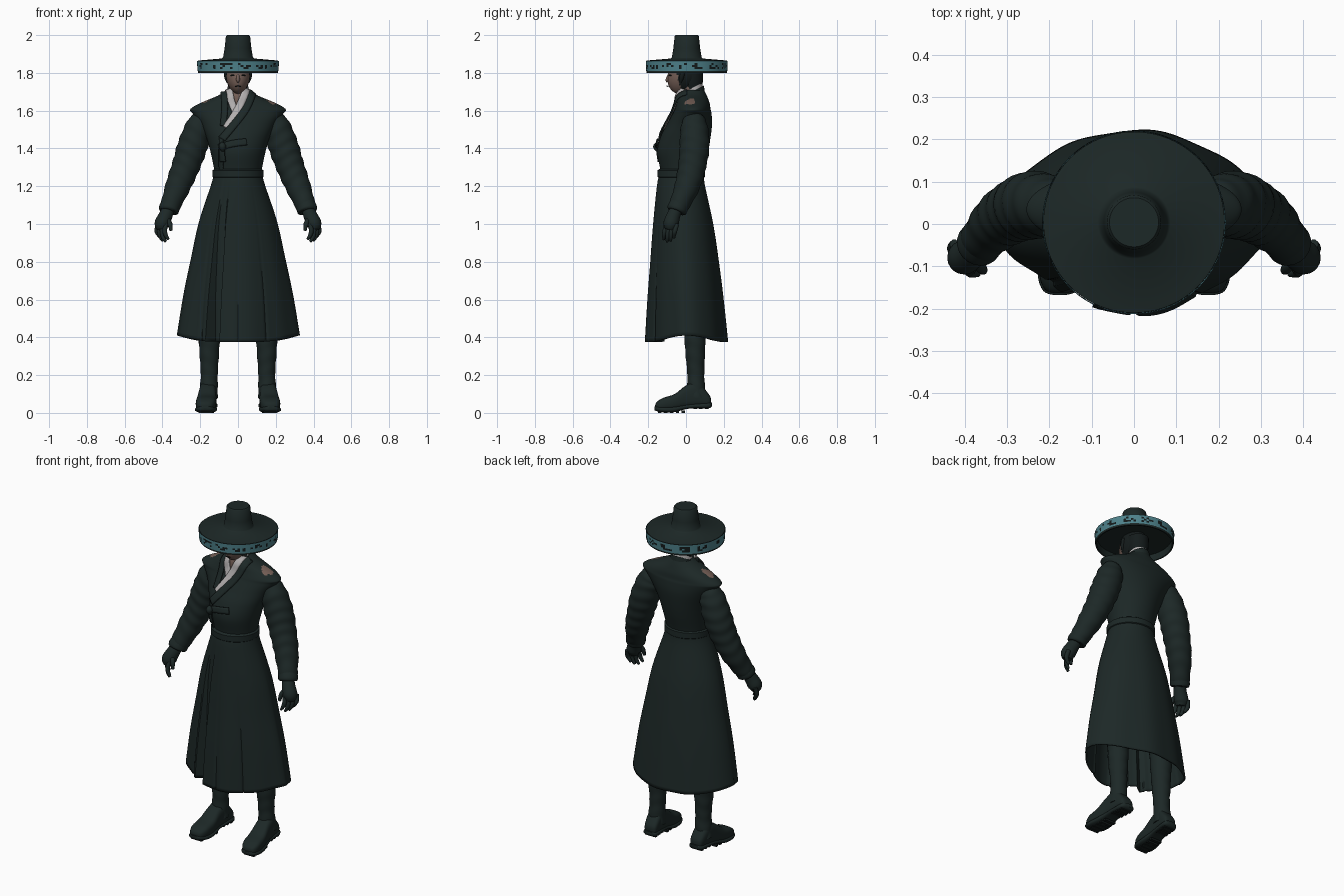
import bpy, bmesh, math, random
from mathutils import Vector

random.seed(4)
if "Cube" in bpy.data.objects:
    bpy.data.objects.remove(bpy.data.objects["Cube"])


def material(name, *rgb):
    m = bpy.data.materials.new(name)
    m.use_nodes = True
    m.diffuse_color = (*rgb, 1)
    bsdf = m.node_tree.nodes["Principled BSDF"]
    bsdf.inputs["Base Color"].default_value = (*rgb, 1)
    bsdf.inputs["Roughness"].default_value = 0.8
    return m


COAT = material("dark green cloth", 0.012, 0.021, 0.020)
DARK = material("near black", 0.007, 0.011, 0.011)
SKIN = material("brown skin", 0.17, 0.11, 0.09)
WHITE = material("grey white linen", 0.45, 0.43, 0.43)
TEAL = material("teal band", 0.075, 0.22, 0.255)
made = []


def finish(name, bm, mats, rule=None):
    bmesh.ops.recalc_face_normals(bm, faces=bm.faces)
    if rule:
        for f in bm.faces:
            f.material_index = rule(f.calc_center_median())
    mesh = bpy.data.meshes.new(name)
    bm.to_mesh(mesh)
    bm.free()
    ob = bpy.data.objects.new(name, mesh)
    for m in mats:
        mesh.materials.append(m)
    bpy.context.collection.objects.link(ob)
    made.append(ob)
    return ob


def loft(name, rings, mats, rule=None, caps=True, closed=True):
    bm = bmesh.new()
    rows = [[bm.verts.new(p) for p in ring] for ring in rings]
    n = len(rows[0])
    for a, b in zip(rows, rows[1:]):
        for i in range(n if closed else n - 1):
            j = (i + 1) % n
            bm.faces.new((a[i], a[j], b[j], b[i]))
    if caps:
        bm.faces.new(rows[0])
        bm.faces.new(rows[-1])
    return finish(name, bm, mats, rule)


def spline(keys, steps):
    """Smooth samples through a list of equal-length tuples."""
    out = []
    for i in range(len(keys) - 1):
        quad = [keys[max(i - 1, 0)], keys[i], keys[i + 1], keys[min(i + 2, len(keys) - 1)]]
        for s in range(steps):
            t = s / steps
            out.append(tuple(b + 0.5 * t * (c - a + t * (2 * a - 5 * b + 4 * c - d + t * (3 * (b - c) + d - a)))
                             for a, b, c, d in zip(*quad)))
    return out + [tuple(keys[-1])]


def tube(name, keys, mat, steps=6, seg=20, folds=0.0, rate=1.6, side=1):
    """Round tube through (x, y, z, radius) keys with optional cloth folds."""
    pts = spline(keys, steps)
    rings = []
    for i, (x, y, z, r) in enumerate(pts):
        d = Vector(pts[min(i + 1, len(pts) - 1)][:3]) - Vector(pts[max(i - 1, 0)][:3])
        u = d.cross(Vector((0, 1, 0.05))).normalized()
        v = d.cross(u).normalized()
        ring = []
        for k in range(seg):
            a = math.tau * k / seg
            rr = r * (1 + folds * math.sin(i * rate + math.sin(a * 2) * 1.2))
            p = Vector((x, y, z)) + u * rr * math.cos(a) + v * rr * math.sin(a)
            ring.append((p.x * side, p.y, p.z))
        rings.append(ring)
    return loft(name, rings, [mat])


def solid(ob, thickness):
    mod = ob.modifiers.new("thickness", "SOLIDIFY")
    mod.thickness = thickness
    mod.offset = 0


# Coat body: z, half width, front y, back y
BODY = spline([(1.22, .125, -.14, .085), (1.28, .125, -.135, .09), (1.38, .145, -.152, .115),
               (1.46, .168, -.135, .13), (1.53, .20, -.10, .138), (1.585, .24, -.07, .135),
               (1.608, .252, -.06, .13), (1.64, .20, -.05, .125), (1.68, .105, -.045, .11),
               (1.71, .062, -.03, .095)], 10)


def section(z, w, yf, yb, grow=0.0, seg=160):
    c, b = (yf + yb) / 2, (yb - yf) / 2 + grow
    return [((w + grow) * math.cos(math.tau * k / seg), c + b * math.sin(math.tau * k / seg), z)
            for k in range(seg)]


def front_y(x, z):
    lo = max([r for r in BODY if r[0] <= z] or [BODY[0]])
    hi = min([r for r in BODY if r[0] > z] or [BODY[-1]])
    t = (z - lo[0]) / (hi[0] - lo[0]) if hi[0] > lo[0] else 0
    w, yf, yb = [lo[i] + t * (hi[i] - lo[i]) for i in (1, 2, 3)]
    return (yf + yb) / 2 - (yb - yf) / 2 * math.sqrt(1 - min(abs(x) / w, .97) ** 2)


def body_colour(p):
    if p.y < 0 and abs(p.x + .005) < (p.z - 1.62) * .45:
        return 1
    # bare patches on the shoulders
    cx, cy = (.175, .022) if p.x > 0 else (.17, .03)
    a = math.atan2(p.y - cy, abs(p.x) - cx)
    return int(p.z > 1.6 and math.hypot((abs(p.x) - cx) * .8, p.y - cy) < .027 + .004 * math.sin(a * 3))


loft("coat_body", [section(*r) for r in BODY], [COAT, SKIN], body_colour)
loft("belt", [section(z, .126, -.142, .09, g) for z, g in
              ((1.242, 0), (1.25, .01), (1.283, .01), (1.29, 0))], [COAT])


def strip(name, path, width, mat, lift):
    """Cloth strip lying on the coat front along (x, z) points."""
    pts = spline(path, 12)
    d = Vector(path[-1]) - Vector(path[0])
    side = Vector((-d.y, d.x)).normalized() * width / 2
    rows = []
    for x, z in pts:
        row = []
        for k in (-1, -.33, .33, 1):
            px, pz = x + side.x * k, z + side.y * k
            row.append((px, front_y(px, pz) - lift, pz))
        rows.append(row)
    solid(loft(name, rows, [mat], caps=False, closed=False), .008)


strip("right_inner_collar", [(-.048, 1.715), (-.035, 1.65), (-.015, 1.60)], .036, WHITE, .006)
strip("left_inner_collar", [(.047, 1.715), (.002, 1.61), (-.06, 1.508)], .04, WHITE, .01)
strip("right_lapel", [(-.075, 1.70), (-.07, 1.62), (-.078, 1.52)], .032, COAT, .007)
strip("left_lapel", [(.08, 1.70), (.036, 1.60), (-.085, 1.45)], .038, COAT, .013)
strip("front_overlap", [(-.088, 1.46), (-.09, 1.36), (-.088, 1.26)], .02, COAT, .006)
strip("tie_band", [(-.10, 1.405), (-.03, 1.425), (.045, 1.435)], .035, COAT, .012)
strip("tie_tail", [(-.08, 1.42), (-.085, 1.38), (-.08, 1.33)], .028, COAT, .018)
tube("tie_knot", [(-.085, -.145, 1.43, .008), (-.082, -.155, 1.41, .019), (-.08, -.15, 1.385, .008)], COAT)


# Neck collars, standing higher at the back
def collar(name, radius, top, mat):
    loft(name, [[(r * math.cos(a), .028 + r * math.sin(a), top + h + .5 * r * math.sin(a))
                 for a in (math.tau * k / 40 for k in range(40))]
                for r, h in ((radius + .004, -.03), (radius, 0), (radius - .008, 0), (radius - .008, -.03))],
         [mat], caps=False)


collar("neck_collar", .058, 1.718, WHITE)
collar("coat_collar", .067, 1.699, COAT)

# Long skirt with a deep pleat on the right of the front
SKIRT = spline([(1.26, .125, -.138, .09), (1.2, .14, -.15, .097), (1.0, .203, -.17, .14),
                (.8, .245, -.185, .17), (.6, .285, -.2, .195), (.375, .32, -.213, .218)], 7)
rings = []
for z, w, yf, yb in SKIRT:
    t = (1.26 - z) / .885
    row = []
    for k in range(160):
        a = math.tau * k / 160
        c, s = math.cos(a), math.sin(a)
        push = 1 + .015 * t * math.cos(a * 9)
        if s < 0 and -.56 < c < -.34:
            push -= .28 * t
        if s < 0 and (-.72 < c < -.67 or -.01 < c < .02 or .5 < c < .53):
            push -= .03 * t
        pinch = 1 - (.10 if s < 0 else .04) * t * (2 * c * s) ** 2
        row.append((w * c * pinch * (push if s < 0 else 1),
                    (yf + yb) / 2 + (yb - yf) / 2 * s * push * pinch, z + .035 * t * c ** 4))
    rings.append(row)
solid(loft("skirt", rings, [COAT], caps=False), .008)

# Head: face, hair, nose, eyes and mouth
bm = bmesh.new()
bmesh.ops.create_uvsphere(bm, u_segments=48, v_segments=32, radius=1)
for v in bm.verts:
    jaw = 1 - .22 * max(0, -v.co.z) ** 2
    v.co = (v.co.x * .066 * jaw, -.005 + v.co.y * .09 - .022 * max(0, -v.co.z), 1.79 + v.co.z * .102)
finish("head", bm, [SKIN, DARK], lambda p: int(p.y > -.045 + (1.79 - p.z) * .25 or p.z > 1.81))
tube("neck", [(0, .03, 1.62, .05), (0, .025, 1.69, .047), (0, .012, 1.76, .047)], SKIN)
tube("nape_hair", [(0, .035, 1.70, .045), (0, .033, 1.75, .056), (0, .03, 1.82, .062)], DARK)
tube("nose", [(0, -.084, 1.80, .006), (0, -.098, 1.765, .010), (0, -.095, 1.752, .006)], SKIN, seg=12)
tube("mouth", [(-.016, -.093, 1.728, .002), (0, -.1, 1.73, .003), (.016, -.093, 1.728, .002)], DARK, seg=8)
for sx, label in ((1, "left"), (-1, "right")):
    tube(label + "_eye", [(.012, -.09, 1.785, .003), (.026, -.086, 1.787, .005), (.04, -.076, 1.785, .003)],
         DARK, seg=8, side=sx)
    tube(label + "_side_hair", [(.052, -.03, 1.75, .008), (.06, -.022, 1.78, .013), (.06, -.015, 1.82, .013)],
         DARK, seg=12, side=sx)


# Hat turned from a profile of (radius, z)
def lathe(name, profile, mats, rule=None, seg=96):
    return loft(name, [[(r * math.cos(math.tau * k / seg), .004 + r * math.sin(math.tau * k / seg), z)
                        for k in range(seg)] for r, z in profile], mats, rule, caps=False)


lathe("hat", [(.0005, 2.0), (.058, 2.0), (.064, 1.994), (.071, 1.93), (.079, 1.882), (.086, 1.876),
              (.205, 1.866), (.214, 1.864), (.212, 1.800), (.204, 1.800), (.202, 1.84), (.07, 1.845),
              (.0005, 1.845)], [COAT])
pattern = [[random.random() < .45 for _ in range(96)] for _ in range(5)]


def band_colour(p):
    row = int((p.z - 1.81) / .0104)
    col = int((math.atan2(p.y - .004, p.x) / math.tau % 1) * 96)
    return int(0 < row < 4 and col % 7 > 1 and pattern[row][col])


lathe("hat_band", [(.2145 + .0005 * i, 1.81 + .0104 * i) for i in range(6)], [TEAL, DARK], band_colour)


def foot(name, side, keys, mat):
    """Shoe part from (y, half width, bottom z, top z) sections, toes turned out."""
    rings = []
    for y, w, lo, hi in spline(keys, 4):
        row = []
        for k in range(24):
            c, s = math.cos(math.tau * k / 24), math.sin(math.tau * k / 24)
            x = .158 - (y - .05) * .08 + w * math.copysign(abs(c) ** .6, c)
            row.append((x * side, y, (lo + hi) / 2 + (hi - lo) / 2 * math.copysign(abs(s) ** .7, s)))
        rings.append(row)
    loft(name, rings, [mat])


for sx, label in ((1, "left"), (-1, "right")):
    # Sleeve, cuff and gloved hand
    tube(label + "_sleeve", [(.16, .04, 1.565, .035), (.198, .043, 1.53, .067), (.238, .045, 1.42, .079),
                             (.275, .033, 1.31, .074), (.318, .006, 1.2, .066), (.365, -.045, 1.08, .05)],
         COAT, steps=10, seg=32, folds=.03, rate=1.1, side=sx)
    tube(label + "_cuff", [(.355, -.035, 1.105, .052), (.367, -.048, 1.075, .054), (.37, -.052, 1.065, .045)],
         COAT, side=sx)
    tube(label + "_palm", [(.368, -.05, 1.08, .032), (.385, -.068, 1.04, .037), (.402, -.08, 1.0, .04),
                           (.404, -.085, .97, .026)], COAT, side=sx)
    for i in range(4):
        x, y = .382 + i * .014, -.112 + i * .018
        drop = (.0, -.012, -.008, .008)[i]
        tube(f"{label}_finger_{i + 1}", [(x, y + .01, 1.0, .012), (x + .006, y, .965, .0125),
                                         (x, y - .004, .94 + drop, .011), (x - .014, y - .006, .918 + drop, .007)],
             COAT, steps=3, seg=10, side=sx)
    tube(label + "_thumb", [(.378, -.085, 1.03, .014), (.36, -.105, 1.0, .013), (.355, -.112, .965, .008)],
         COAT, steps=3, seg=10, side=sx)
    # Boot shaft, foot and ridged sole
    tube(label + "_leg", [(.13, .03, .85, .06), (.15, .045, .5, .06), (.152, .048, .34, .053),
                          (.152, .052, .2, .045), (.157, .055, .08, .05)],
         COAT, steps=9, seg=24, folds=.025, rate=1.3, side=sx)
    foot(label + "_boot", sx, [(.132, .02, .045, .075), (.12, .038, .035, .10), (.06, .045, .03, .165),
                               (.0, .047, .025, .145), (-.06, .053, .015, .10), (-.12, .052, .012, .08),
                               (-.155, .036, .015, .058), (-.163, .012, .022, .042)], COAT)
    foot(label + "_sole", sx, [(.138, .025, .035, .055), (.12, .044, .024, .055), (.05, .044, .024, .05),
                               (.0, .044, .02, .045), (-.06, .056, .004, .035), (-.12, .056, .003, .033),
                               (-.158, .04, .01, .035), (-.168, .014, .016, .034)], COAT)
    for i in range(9):
        y = .11 - i * .031
        if i == 3:
            continue
        bm = bmesh.new()
        bmesh.ops.create_cube(bm, size=1)
        low = .02 if i < 3 else 0
        for v in bm.verts:
            v.co = ((.158 - (y - .05) * .08 + v.co.x * .07) * sx, y + v.co.y * .018, low + .006 + v.co.z * .012)
        finish(f"{label}_tread_{i + 1}", bm, [DARK])

# Smooth shading with crisp creases
bpy.ops.object.select_all(action="DESELECT")
for ob in made:
    ob.select_set(True)
bpy.context.view_layer.objects.active = made[0]
bpy.ops.object.shade_smooth_by_angle(angle=math.radians(40))
